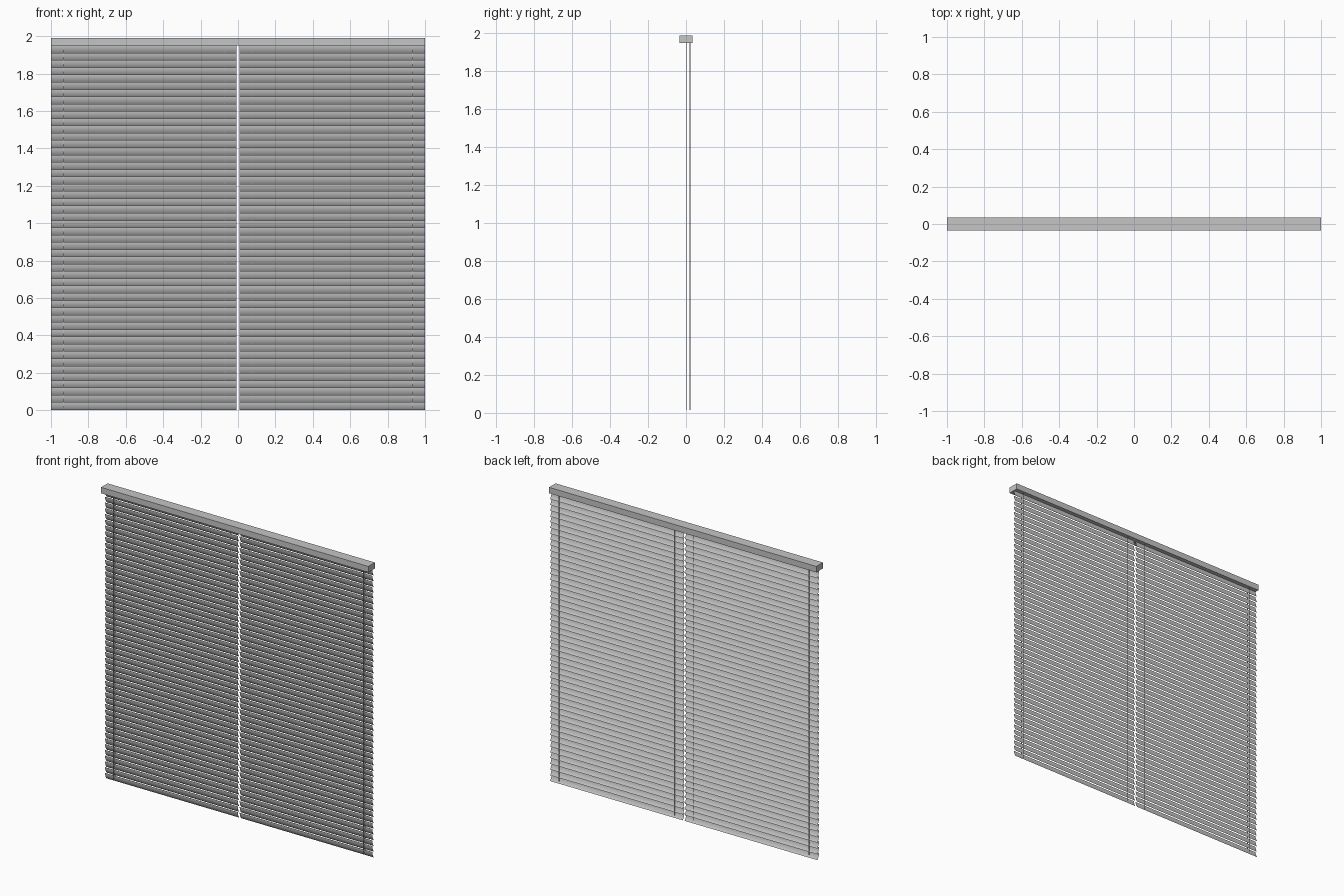
import bpy, bmesh, math

if "Cube" in bpy.data.objects:
    bpy.data.objects.remove(bpy.data.objects["Cube"])


def material(name, rgb):
    m = bpy.data.materials.new(name)
    m.diffuse_color = (*rgb, 1)
    m.use_nodes = True
    m.node_tree.nodes["Principled BSDF"].inputs["Base Color"].default_value = m.diffuse_color
    return m


GREY = material("light grey", (0.56, 0.56, 0.56))


def finish(name, bm, smooth=False):
    for f in bm.faces:
        f.smooth = smooth
    me = bpy.data.meshes.new(name)
    bm.to_mesh(me)
    bm.free()
    me.materials.append(GREY)
    ob = bpy.data.objects.new(name, me)
    bpy.context.collection.objects.link(ob)
    return ob


def add_box(bm, x0, x1, y0, y1, z0, z1):
    vs = bmesh.ops.create_cube(bm, size=1)["verts"]
    for v in vs:
        v.co = ((x0 + x1) / 2 + v.co.x * (x1 - x0),
                (y0 + y1) / 2 + v.co.y * (y1 - y0),
                (z0 + z1) / 2 + v.co.z * (z1 - z0))


# Head rail across the top
bm = bmesh.new()
add_box(bm, -1, 1, -0.035, 0.035, 1.95, 1.99)
finish("head_rail", bm)

# Slat profile: thin arc, upright at its top front edge, curling back below
COUNT, PITCH, RISE, DEPTH, SEG = 50, 0.0389, 0.043, 0.016, 6
Y_FRONT = 0.008
CHORD = math.atan2(DEPTH, RISE)
A0, A1 = CHORD - math.radians(20), CHORD + math.radians(20)
R = math.hypot(RISE, DEPTH) / (2 * math.sin((A1 - A0) / 2))
profile = []
for i in range(SEG + 1):
    a = A0 + (A1 - A0) * i / SEG
    profile.append((Y_FRONT + R * (math.cos(A0) - math.cos(a)),
                    RISE - R * (math.sin(a) - math.sin(A0))))

# Two banks of slats either side of the centre gap
for name, x0, x1 in (("left_slats", -1, -0.007), ("right_slats", 0.007, 1)):
    bm = bmesh.new()
    for i in range(COUNT):
        rows = [[bm.verts.new((x, y, z + i * PITCH)) for x in (x0, x1)]
                for y, z in profile]
        for a, b in zip(rows, rows[1:]):
            bm.faces.new((a[0], b[0], b[1], a[1]))
    finish(name, bm, True)

# Ladder cords: back strands at four places, front strands near the outer ends
W = 0.0015
for side, s in (("left", -1), ("right", 1)):
    bm = bmesh.new()
    for x, y in ((0.07, 0.021), (0.935, 0.021), (0.935, 0.005)):
        add_box(bm, s * x - W, s * x + W, y - W, y + W, 0.015, 1.955)
    finish(side + "_cords", bm)
